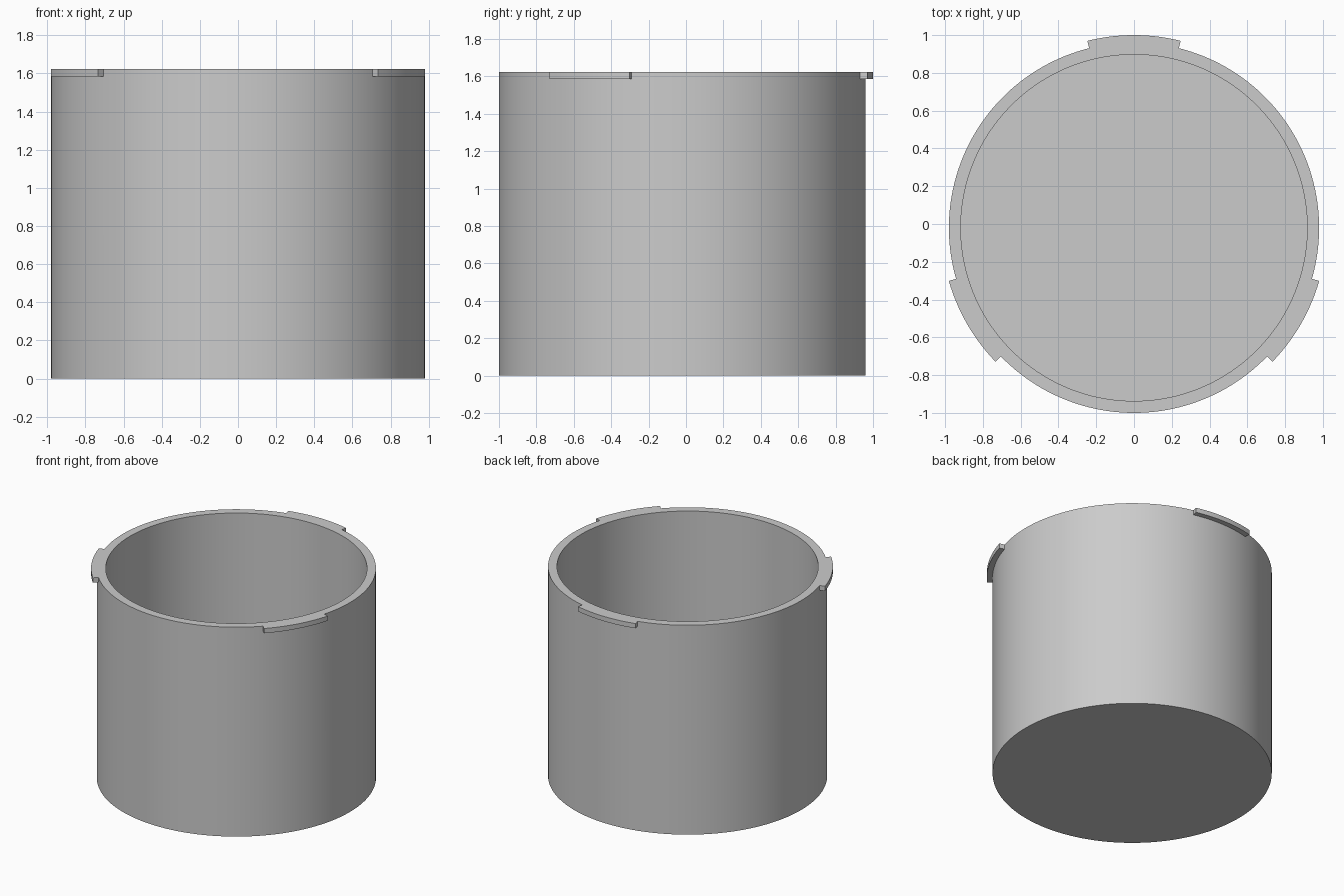
import bpy, bmesh, math
from mathutils import Vector

cube = bpy.data.objects.get("Cube")
if cube:
    bpy.data.objects.remove(cube)

CENTRE_Y = -0.02
OUTER, INNER, TAB = 0.98, 0.917, 1.02
HEIGHT, TAB_BOTTOM, FLOOR = 1.622, 1.585, 0.063
STEPS, TAB_HALF = 180, math.radians(14)

# One grey for the whole part
grey = bpy.data.materials.new("plain_grey")
grey.use_nodes = True
colour = (0.6, 0.6, 0.6, 1)
grey.diffuse_color = colour
grey.node_tree.nodes["Principled BSDF"].inputs["Base Color"].default_value = colour

# Cup wall and floor: a profile spun about the upright axis
bm = bmesh.new()
profile = [(0, 0), (OUTER, 0), (OUTER, TAB_BOTTOM), (OUTER, HEIGHT),
           (INNER, HEIGHT), (INNER, FLOOR), (0, FLOOR)]
verts = [bm.verts.new((r, 0, z)) for r, z in profile]
edges = [bm.edges.new(pair) for pair in zip(verts, verts[1:])]
bmesh.ops.spin(bm, geom=verts + edges, cent=(0, 0, 0), axis=(0, 0, 1),
               angle=math.tau, steps=STEPS)
bmesh.ops.remove_doubles(bm, verts=bm.verts, dist=0.0005)
bmesh.ops.recalc_face_normals(bm, faces=bm.faces)


# Three locking tabs: patches of the top outer band pushed outwards
def on_tab(face):
    c = face.calc_center_median()
    if c.z < TAB_BOTTOM or c.xy.length < (OUTER + INNER) / 2 or abs(face.normal.z) > 0.5:
        return False
    third = math.tau / 3
    offset = (math.atan2(c.y, c.x) - math.pi / 2 + third / 2) % third - third / 2
    return abs(offset) < TAB_HALF


patches = [f for f in bm.faces if on_tab(f)]
grown = bmesh.ops.extrude_face_region(bm, geom=patches)["geom"]
bmesh.ops.delete(bm, geom=patches, context="FACES_ONLY")
for v in (g for g in grown if isinstance(g, bmesh.types.BMVert)):
    v.co.x *= TAB / OUTER
    v.co.y *= TAB / OUTER
bmesh.ops.recalc_face_normals(bm, faces=bm.faces)
bmesh.ops.translate(bm, verts=bm.verts, vec=Vector((0, CENTRE_Y, 0)))

mesh = bpy.data.meshes.new("cup_with_tabs")
bm.to_mesh(mesh)
bm.free()
mesh.materials.append(grey)
cup = bpy.data.objects.new("cup_with_tabs", mesh)
bpy.context.collection.objects.link(cup)

# Smooth round walls, sharp rims
bpy.ops.object.select_all(action="DESELECT")
cup.select_set(True)
bpy.context.view_layer.objects.active = cup
bpy.ops.object.shade_smooth_by_angle(angle=math.radians(30))
